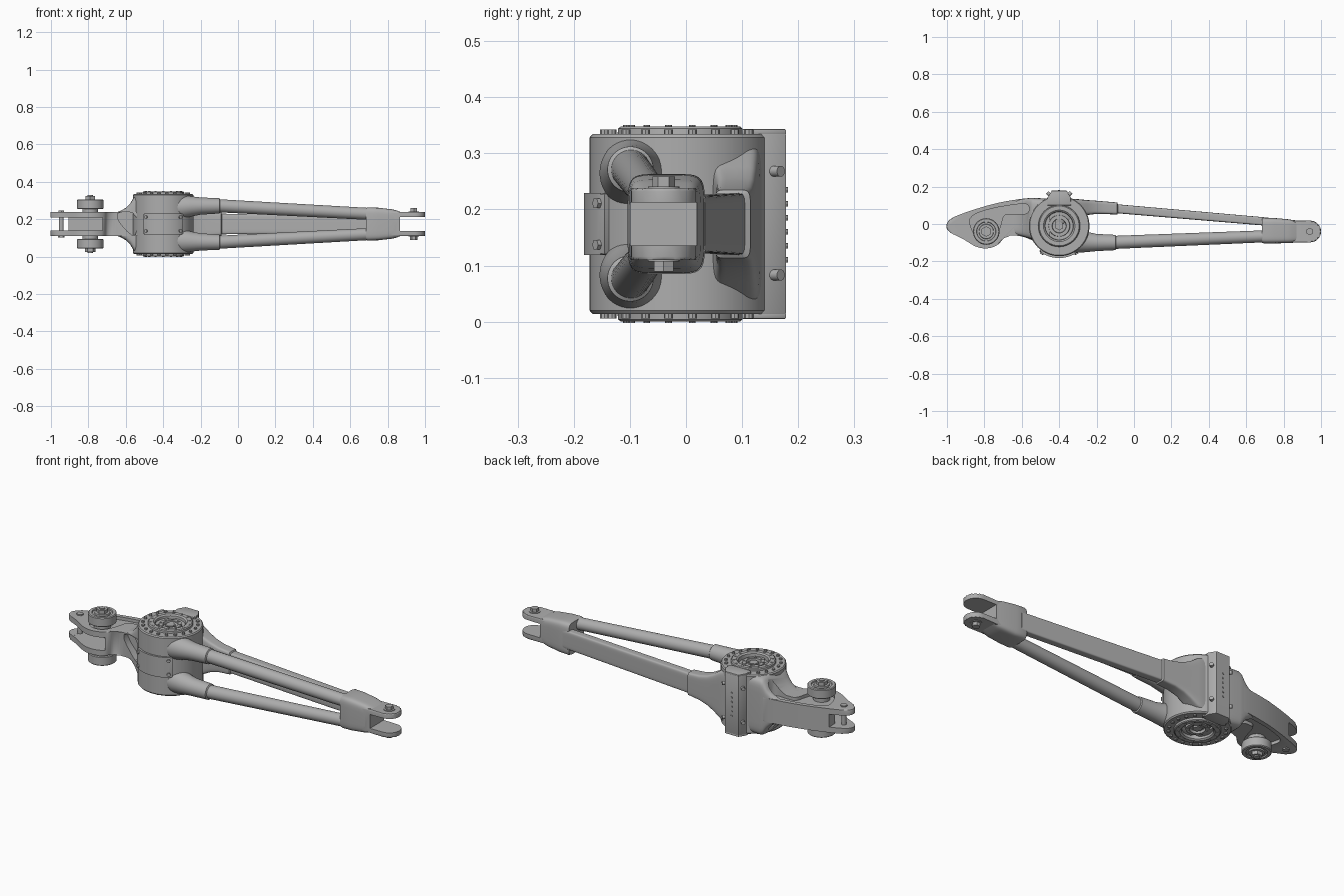
import bpy, bmesh, math
from math import cos, sin, pi, radians
from mathutils import Matrix, Vector

cube = bpy.data.objects.get("Cube")
if cube:
    bpy.data.objects.remove(cube, do_unlink=True)

MID = 0.174                      # height of the symmetry plane
HUB = Vector((-0.40, -0.01, MID))

metal = bpy.data.materials.new("bare_grey_metal")
metal.use_nodes = True
GREY = (0.42, 0.42, 0.42, 1)
metal.diffuse_color = GREY
metal.node_tree.nodes["Principled BSDF"].inputs["Base Color"].default_value = GREY
parts = []


def finish(name, bm, keep=True):
    bmesh.ops.recalc_face_normals(bm, faces=bm.faces)
    mesh = bpy.data.meshes.new(name)
    bm.to_mesh(mesh)
    bm.free()
    mesh.materials.append(metal)
    obj = bpy.data.objects.new(name, mesh)
    bpy.context.collection.objects.link(obj)
    if keep:
        parts.append(obj)
    return obj


def skin(name, rings):
    """Join equal rings of points into a closed, capped body."""
    bm = bmesh.new()
    loops = [[bm.verts.new(p) for p in ring] for ring in rings]
    n = len(loops[0])
    for a, b in zip(loops, loops[1:]):
        for i in range(n):
            j = (i + 1) % n
            bm.faces.new((a[i], a[j], b[j], b[i]))
    bm.faces.new(loops[0])
    bm.faces.new(loops[-1])
    return finish(name, bm)


def loft(name, sections, power=2, n=40):
    """Sections along x: (x, y, z from the middle, half width, half height)."""
    def curve(v):
        return math.copysign(abs(v) ** (2 / power), v)
    rings = []
    for x, y, z, hy, hz in sections:
        angles = [2 * pi * (i + 0.5) / n for i in range(n)]
        rings.append([(x, y + hy * curve(cos(a)), MID + z + hz * curve(sin(a))) for a in angles])
    return skin(name, rings)


def prism(name, pts, lo, hi, bevel=0, along_y=False, keep=True):
    """Extrude a plan outline upward, or a front outline along y."""
    bm = bmesh.new()
    place = (lambda p, h: (p[0], h, p[1])) if along_y else (lambda p, h: (p[0], p[1], h))
    a, b = [[bm.verts.new(place(p, h)) for p in pts] for h in (lo, hi)]
    caps = [bm.faces.new(a), bm.faces.new(b)]
    for i in range(len(pts)):
        j = (i + 1) % len(pts)
        bm.faces.new((a[i], a[j], b[j], b[i]))
    if bevel:
        edges = list({e for f in caps for e in f.edges})
        bmesh.ops.bevel(bm, geom=edges, offset=bevel, segments=2, affect='EDGES', profile=0.5)
    return finish(name, bm, keep)


def rounded(pts, times=2):
    """Cut the corners of a closed outline until it flows."""
    for _ in range(times):
        out = []
        for i, p in enumerate(pts):
            a, b = Vector(p), Vector(pts[(i + 1) % len(pts)])
            out += [a.lerp(b, 0.25), a.lerp(b, 0.75)]
        pts = out
    return pts


def rod(name, base, length, r, axis=(0, 0, 1), sides=24, r2=None):
    bm = bmesh.new()
    axis = Vector(axis).normalized()
    turn = Vector((0, 0, 1)).rotation_difference(axis).to_matrix().to_4x4()
    bmesh.ops.create_cone(bm, cap_ends=True, segments=sides, radius1=r, radius2=r2 or r, depth=length,
                          matrix=Matrix.Translation(Vector(base) + axis * length / 2) @ turn)
    return finish(name, bm)


def lathe(name, centre, profile, n=64):
    """Turn (radius, height) points, which start and end on the axis."""
    bm = bmesh.new()
    rings = [[bm.verts.new((centre[0] + r * cos(2 * pi * i / n), centre[1] + r * sin(2 * pi * i / n),
                            centre[2] + h)) for i in range(n)] for r, h in profile]
    for a, b in zip(rings, rings[1:]):
        for i in range(n):
            j = (i + 1) % n
            bm.faces.new((a[i], a[j], b[j], b[i]))
    bm.faces.new(rings[0])
    bm.faces.new(rings[-1])
    return finish(name, bm)


def cut(obj, cutters):
    for c in cutters:
        m = obj.modifiers.new("cut", 'BOOLEAN')
        m.operation, m.solver, m.object = 'DIFFERENCE', 'EXACT', c
    graph = bpy.context.evaluated_depsgraph_get()
    mesh = bpy.data.meshes.new_from_object(obj.evaluated_get(graph))
    obj.modifiers.clear()
    obj.data = mesh


def box(name, x0, x1, y0, y1, z0, z1):
    return prism(name, [(x0, y0), (x1, y0), (x1, y1), (x0, y1)], z0, z1, keep=False)


# Hub drum with stepped, recessed caps on both ends
cap = [(0.018, 0.146), (0.036, 0.146), (0.038, 0.16), (0.056, 0.16), (0.058, 0.148), (0.074, 0.148),
       (0.076, 0.168), (0.084, 0.174), (0.106, 0.174), (0.111, 0.170), (0.112, 0.16), (0.157, 0.16), (0.162, 0.154)]
lathe("hub_drum", HUB, cap + [(r, -h) for r, h in reversed(cap)])

for side, label in ((1, "top"), (-1, "bottom")):
    up = (0, 0, side)

    def at(x, y, h):
        return (x, y, MID + side * h)

    # Cap bolts and centre boss
    for count, ring, h, r in ((20, 0.137, 0.158, 0.008), (14, 0.096, 0.171, 0.006), (8, 0.047, 0.158, 0.005)):
        for i in range(count):
            a = 2 * pi * (i + 0.5) / count
            tall = 0.003 if ring < 0.1 else 0.008
            rod(label + "_cap_bolt", at(HUB.x + ring * cos(a), HUB.y + ring * sin(a), h), tall + 0.002, r, up, 8)
    rod(label + "_centre_nut", at(HUB.x, HUB.y, 0.14), 0.018, 0.024, up, 6)

    # Round front struts, growing out of the hub through a collar
    loft(label + "_front_strut", [(x, y, side * z, r, r) for x, y, z, r in (
        (-0.42, -0.075, 0.085, 0.07), (-0.30, -0.09, 0.091, 0.064), (-0.25, -0.096, 0.094, 0.054),
        (-0.20, -0.099, 0.096, 0.046), (-0.10, -0.099, 0.097, 0.041), (-0.096, -0.098, 0.097, 0.035),
        (0.72, -0.065, 0.053, 0.032))])

    # Rollers beside the left arm
    rod(label + "_roller_spacer", at(-0.79, -0.04, 0.05), 0.04, 0.042, up, 32)
    lathe(label + "_roller", at(-0.79, -0.04, 0), [(r, side * h) for r, h in (
        (0.02, 0.08), (0.067, 0.08), (0.071, 0.084), (0.071, 0.127), (0.067, 0.131),
        (0.052, 0.131), (0.05, 0.125), (0.04, 0.125), (0.038, 0.132), (0.01, 0.132))], 48)
    rod(label + "_roller_nut", at(-0.79, -0.04, 0.13), 0.02, 0.028, up, 6)
    rod(label + "_roller_stud", at(-0.79, -0.04, 0.14), 0.016, 0.014, up, 16)

    # Bolts through the two forks
    rod(label + "_right_fork_washer", at(0.94, -0.04, 0.058), 0.009, 0.028, up, 32)
    rod(label + "_right_fork_bolt", at(0.94, -0.04, 0.04), 0.045, 0.02, up, 6)
    rod(label + "_left_fork_bolt", at(-0.945, -0.01, 0.05), 0.022, 0.018, up, 6)

# Flat rear beam, flaring to the hub height
loft("rear_beam", [(x, y, 0, hy, hz) for x, y, hy, hz in (
    (-0.42, 0.05, 0.08, 0.156), (-0.33, 0.075, 0.06, 0.15), (-0.29, 0.083, 0.049, 0.13), (-0.25, 0.088, 0.04, 0.102),
    (-0.21, 0.089, 0.036, 0.082), (-0.16, 0.087, 0.034, 0.068), (-0.09, 0.083, 0.032, 0.061),
    (-0.086, 0.081, 0.024, 0.055), (0.72, 0.012, 0.022, 0.05))], 7)

# Right fork
socket = loft("right_socket", [(x, y, 0, hy, hz) for x, y, hy, hz in (
    (0.685, -0.035, 0.066, 0.086), (0.695, -0.035, 0.069, 0.089), (0.75, -0.036, 0.068, 0.087),
    (0.82, -0.038, 0.064, 0.079), (0.845, -0.039, 0.061, 0.074), (0.885, -0.039, 0.056, 0.058))], 6)
tip = [(0.942 + 0.058 * cos(a), -0.04 + 0.058 * sin(a)) for a in (radians(-90 + 10 * i) for i in range(19))]
fork = prism("right_fork", [(0.82, 0.021), (0.82, -0.101)] + tip, MID - 0.064, MID + 0.064, 0.006)
slot = box("right_slot", 0.865, 1.1, -0.2, 0.2, MID - 0.038, MID + 0.038)
cut(socket, [slot])
cut(fork, [slot])

# Left arm: cranked plan outline with a flare at the hub
outline = [(-0.50, 0.142), (-0.60, 0.136), (-0.74, 0.112), (-0.88, 0.07), (-0.985, 0.03), (-1.008, -0.01),
           (-0.99, -0.045), (-0.92, -0.075), (-0.84, -0.128), (-0.77, -0.132), (-0.715, -0.105),
           (-0.70, -0.065), (-0.64, -0.06), (-0.58, -0.07), (-0.50, -0.11)]
arm = prism("left_arm", rounded(outline), MID - 0.065, MID + 0.065, 0.006)
flare = loft("left_arm_flare", [(x, y, 0, hy, hz) for x, y, hy, hz in (
    (-0.66, 0.034, 0.085, 0.058), (-0.63, 0.035, 0.094, 0.07), (-0.60, 0.034, 0.1, 0.086),
    (-0.575, 0.032, 0.105, 0.112), (-0.555, 0.03, 0.109, 0.146), (-0.54, 0.028, 0.112, 0.156),
    (-0.45, 0.01, 0.125, 0.157))], 8)
groove = rounded([(-0.56, 0.112), (-0.65, 0.103), (-0.78, 0.08), (-0.885, 0.04), (-0.87, -0.03), (-0.83, -0.10),
                  (-0.75, -0.10), (-0.715, -0.02), (-0.70, 0.05), (-0.66, 0.055), (-0.56, 0.05)])
window = rounded([(-0.645, 0.24), (-0.54, 0.235), (-0.54, 0.115), (-0.575, 0.115), (-0.645, 0.195)], 1)
cutters = [prism("upper_groove", groove, MID + 0.048, 0.5, keep=False),
           prism("lower_groove", groove, -0.2, MID - 0.048, keep=False),
           prism("front_window", window, -0.3, -0.025, along_y=True, keep=False)]
slots = [box("tip_slot", -1.2, -0.905, -0.3, 0.3, MID - 0.035, MID + 0.035),
         box("front_slot", -0.95, -0.725, -0.3, 0.01, MID - 0.0352, MID + 0.0352)]
cut(flare, cutters)
cut(arm, cutters + slots)
rod("left_fork_pin", (-0.945, -0.01, MID - 0.06), 0.12, 0.012)

# Rear hub plate with clamp lips, screws and a rivet column
plan = [(-0.462, 0.10), (-0.462, 0.142), (-0.44, 0.178), (-0.36, 0.178), (-0.338, 0.142), (-0.338, 0.10)]
prism("rear_plate", plan, 0.012, 2 * MID - 0.012, 0.003)
for z in (0.005, 2 * MID - 0.015):
    prism("rear_plate_lip", plan, z, z + 0.01, 0.002)
for s in (-1, 1):
    for z in (0.083, 0.268):
        rod("rear_plate_screw", (-0.40 + s * 0.05, 0.155, z), 0.02, 0.01, (s * 0.6, 0.6, 0), 12)
for i in range(6):
    rod("rear_plate_rivet", (-0.40, 0.175, 0.11 + i * 0.025), 0.007, 0.005, (0, 1, 0), 8)

# Curved front cover hugging the drum
sweep = [radians(-128 + 4 * i) for i in range(20)]
cover = [(HUB.x + 0.172 * cos(a), HUB.y + 0.172 * sin(a)) for a in sweep]
cover += [(HUB.x + 0.15 * cos(a), HUB.y + 0.15 * sin(a)) for a in reversed(sweep)]
prism("front_cover", cover, MID - 0.055, MID + 0.055, 0.005)
for a in (radians(-122), radians(-58)):
    for z in (-0.037, 0.037):
        d = Vector((cos(a), sin(a), 0))
        rod("front_cover_bolt", HUB + d * 0.165 + Vector((0, 0, z)), 0.014, 0.01, d, 6)

# Remove the cutters and smooth the curved surfaces
for c in cutters + slots + [slot]:
    bpy.data.objects.remove(c, do_unlink=True)
bpy.ops.object.select_all(action='DESELECT')
for p in parts:
    p.select_set(True)
bpy.context.view_layer.objects.active = parts[0]
bpy.ops.object.shade_smooth_by_angle(angle=radians(35))
